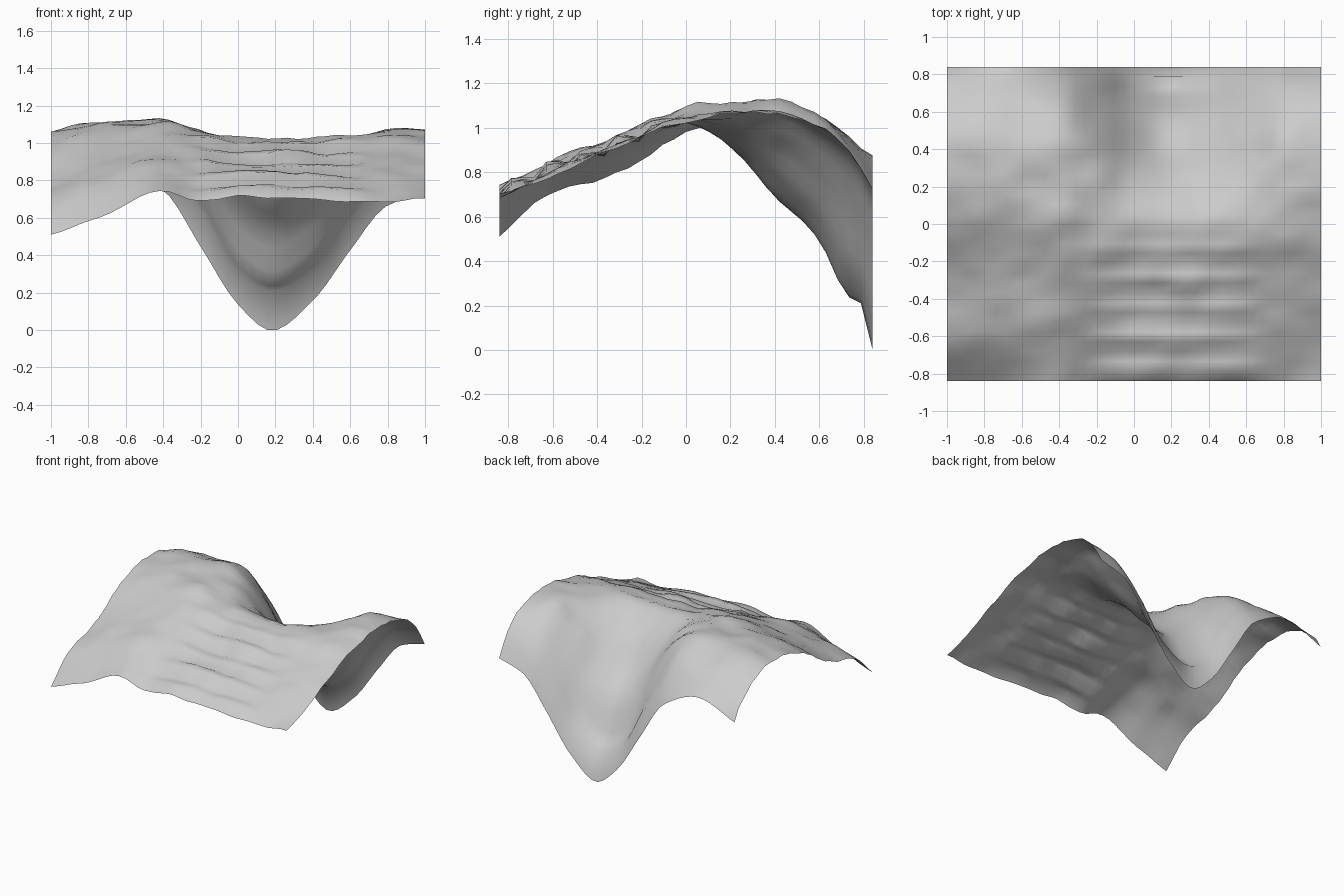
import bpy
import bmesh
from mathutils import Vector, noise

cube = bpy.data.objects.get("Cube")
if cube:
    bpy.data.objects.remove(cube, do_unlink=True)

WIDTH, DEPTH = 2.0, 1.68
COLUMNS, ROWS = 38, 32

# Cross-sections from west to east, in hundredths, each at one depth
STATIONS = (-1, -.7, -.4, -.2, 0, .18, .4, .6, .8, 1)
SECTIONS = {
    -.84: (51, 63, 74, 70, 73, 73, 72, 70, 69, 70),
    -.6: (71, 80, 86, 83, 83, 83, 82, 81, 81, 79),
    -.45: (75, 86, 92, 89, 87, 87, 87, 87, 88, 86),
    -.3: (81, 92, 97, 95, 94, 94, 94, 93, 93, 92),
    0: (98, 105, 109, 106, 104, 103, 104, 104, 105, 104),
    .2: (106, 110, 112, 106, 96, 91, 94, 101, 108, 107),
    .4: (107, 112, 113, 103, 80, 69, 78, 95, 108, 106),
    .6: (101, 106, 105, 87, 60, 49, 60, 81, 98, 102),
    .73: (91, 97, 92, 70, 35, 24, 37, 66, 87, 91),
    .79: (86, 91, 84, 64, 29, 21, 32, 59, 78, 82),
    .84: (77, 88, 75, 45, 14, 0, 16, 43, 67, 73),
}
# Offsets of the crest, tread and foot rows of each terrace
TERRACE = (.018, .006, -.02)


def smooth_curve(knots, values, t):
    """Cubic curve through the values that never overshoots them."""
    last = len(knots) - 1
    slopes = [(values[i + 1] - values[i]) / (knots[i + 1] - knots[i])
              for i in range(last)]

    def tangent(i):
        before, after = slopes[max(i - 1, 0)], slopes[min(i, last - 1)]
        if before * after <= 0:
            return 0
        return 2 * before * after / (before + after)

    t = min(max(t, knots[0]), knots[last])
    i = next(k for k in range(last) if t <= knots[k + 1])
    span = knots[i + 1] - knots[i]
    s = (t - knots[i]) / span
    ease = s * s * (3 - 2 * s)
    return (values[i] * (1 - ease) + values[i + 1] * ease
            + span * s * (1 - s) * ((1 - s) * tangent(i) - s * tangent(i + 1)))


def fade(value, start, end):
    s = min(max((value - start) / (end - start), 0), 1)
    return s * s * (3 - 2 * s)


def height(x, y):
    depths = list(SECTIONS)
    across = [smooth_curve(STATIONS, SECTIONS[d], x) for d in depths]
    base = smooth_curve(depths, across, y) / 100
    # Stepped terraces on the front slope, three mesh rows each
    on_slope = fade(x, -.35, -.05) * fade(x, .75, .5) * fade(y, .05, -.2)
    row = round(y * ROWS / DEPTH)
    terraces = on_slope * TERRACE[row % len(TERRACE)]
    # Weathered bumps, weaker down in the gully
    bumps = (.022 * noise.noise(Vector((x * 4, y * 5, .3)))
             + .016 * noise.noise(Vector((x * 8, y * 11, .7))))
    return base + terraces + bumps * min(base, 1) * fade(y, .9, .5)


# Hillside: one open sheet with a gully cut into the back
bm = bmesh.new()
bmesh.ops.create_grid(bm, x_segments=COLUMNS, y_segments=ROWS, size=.5)
for vert in bm.verts:
    x, y = vert.co.x * WIDTH, vert.co.y * DEPTH
    vert.co = (x, y, height(x, y))
lowest = min(v.co.z for v in bm.verts)
bmesh.ops.translate(bm, verts=bm.verts, vec=(0, 0, -lowest))
for face in bm.faces:
    face.smooth = True
mesh = bpy.data.meshes.new("hillside")
bm.to_mesh(mesh)
bm.free()
hillside = bpy.data.objects.new("hillside", mesh)
bpy.context.collection.objects.link(hillside)

# Plain grey stone
stone = bpy.data.materials.new("stone grey")
stone.use_nodes = True
grey = (.6, .6, .6, 1)
stone.diffuse_color = grey
stone.node_tree.nodes["Principled BSDF"].inputs["Base Color"].default_value = grey
mesh.materials.append(stone)
